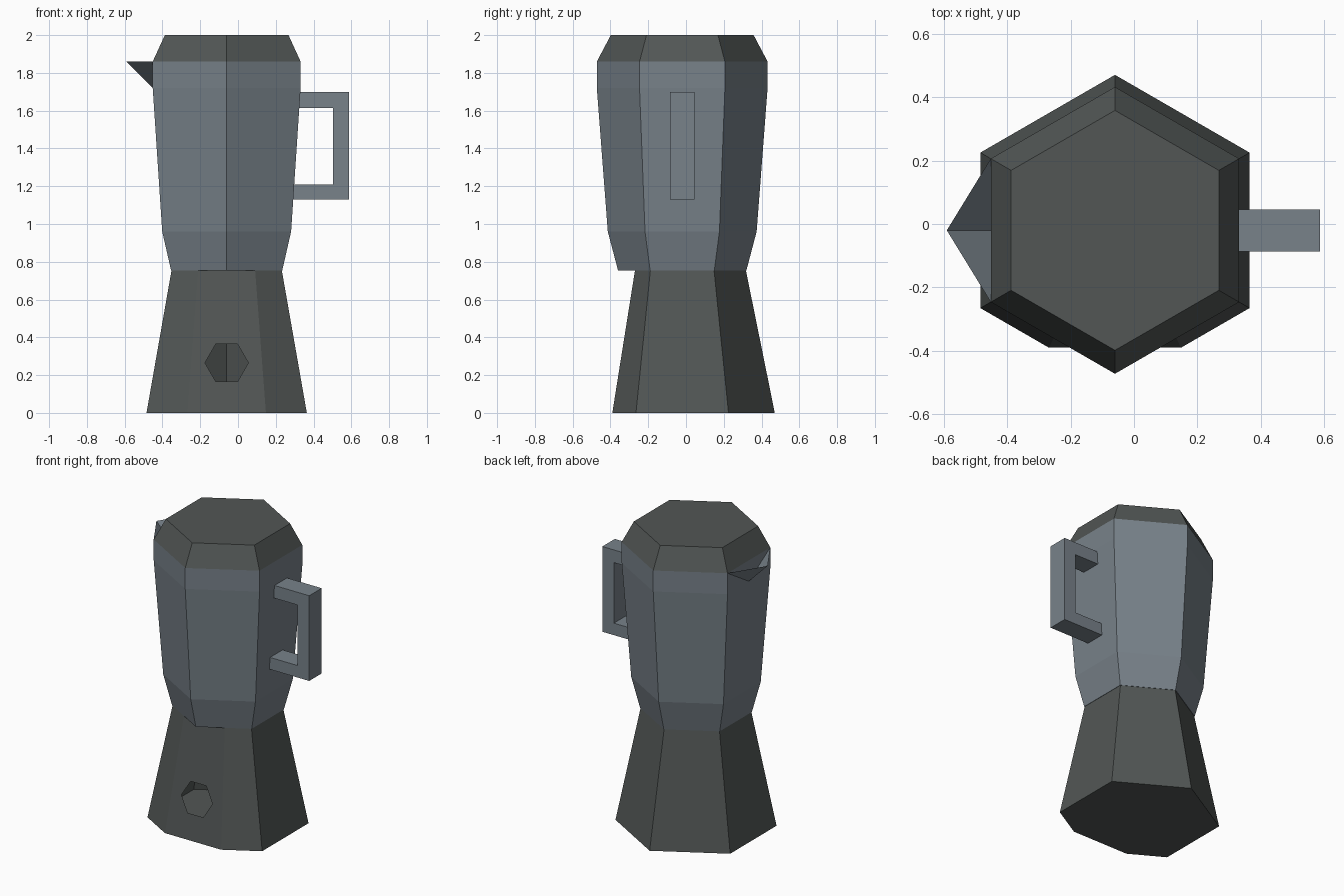
import bpy, bmesh
from math import sin, cos, pi, sqrt

if "Cube" in bpy.data.objects:
    bpy.data.objects.remove(bpy.data.objects["Cube"])

CX, CY = -0.06, -0.02      # axis of the pot
SPLIT, RIM = 0.755, 1.86   # base/jug joint and lid joint


def material(name, rgb):
    mat = bpy.data.materials.new(name)
    mat.use_nodes = True
    mat.diffuse_color = (*rgb, 1)
    mat.node_tree.nodes["Principled BSDF"].inputs["Base Color"].default_value = (*rgb, 1)
    return mat


steel = material("blue grey steel", (0.188, 0.223, 0.254))
dark = material("dark grey metal", (0.084, 0.094, 0.091))


def finish(bm, name, mat, fix_normals=True):
    if fix_normals:
        bmesh.ops.recalc_face_normals(bm, faces=bm.faces)
    mesh = bpy.data.meshes.new(name)
    bm.to_mesh(mesh)
    bm.free()
    mesh.materials.append(mat)
    obj = bpy.data.objects.new(name, mesh)
    bpy.context.collection.objects.link(obj)
    return obj


def hexagon(r):
    # Corners counter-clockwise, starting at the front corner
    return [(CX + r * sin(k * pi / 3), CY - r * cos(k * pi / 3)) for k in range(6)]


def cut_hexagon(r, front):
    # Hexagon with its front corner sliced off at y = front
    half = (front - (CY - r)) * sqrt(3)
    return [(CX - half, front), (CX + half, front)] + hexagon(r)[1:]


def loft(bm, sections, skip=()):
    # Stack cross-sections, wall them and cap both ends
    rings = [[bm.verts.new((x, y, z)) for x, y in pts] for pts, z in sections]
    n = len(rings[0])
    for a, b in zip(rings, rings[1:]):
        for i in range(n):
            if i not in skip:
                j = (i + 1) % n
                bm.faces.new((a[i], a[j], b[j], b[i]))
    bm.faces.new(rings[0][::-1])
    bm.faces.new(rings[-1])
    return rings


# Hollow flared base with a hexagonal valve hole in its flat front
bm = bmesh.new()
y0, y1 = -0.39, -0.27
low, high = loft(bm, [(cut_hexagon(0.49, y0), 0), (cut_hexagon(0.337, y1), SPLIT)], skip=(0,))
hole = []
for k in range(6):
    z = 0.265 + 0.115 * sin(k * pi / 3)
    hole.append(bm.verts.new((CX + 0.115 * cos(k * pi / 3), y0 + (y1 - y0) * z / SPLIT, z)))
edges = []
for loop in ([low[0], low[1], high[1], high[0]], hole):
    for i, v in enumerate(loop):
        w = loop[(i + 1) % len(loop)]
        edges.append(bm.edges.get((v, w)) or bm.edges.new((v, w)))
bmesh.ops.triangle_fill(bm, use_beauty=True, edges=edges, normal=(0, -1, 0.16))
finish(bm, "base", dark)

# Jug body
bm = bmesh.new()
profile = [(0.34, SPLIT), (0.394, 0.96), (0.452, 1.72), (0.452, RIM)]
loft(bm, [(hexagon(r), z) for r, z in profile])
finish(bm, "jug", steel)

# Bevelled lid
bm = bmesh.new()
loft(bm, [(hexagon(0.452), RIM), (hexagon(0.378), 2.0)])
finish(bm, "lid", dark)

# Open-topped pouring spout
bm = bmesh.new()
wall = CX - 0.452 * sqrt(3) / 2
tip = bm.verts.new((-0.59, CY, RIM))
foot = bm.verts.new((wall, CY, 1.72))
front = bm.verts.new((wall, CY - 0.226, RIM))
back = bm.verts.new((wall, CY + 0.226, RIM))
bm.faces.new((tip, foot, front))
bm.faces.new((tip, back, foot))
finish(bm, "spout", steel, fix_normals=False)

# Squared handle: a C-shaped profile given thickness
bm = bmesh.new()
outline = [(0.28, 1.13), (0.587, 1.13), (0.587, 1.70), (0.30, 1.70),
           (0.30, 1.615), (0.502, 1.615), (0.502, 1.21), (0.28, 1.21)]
face = bm.faces.new([bm.verts.new((x, CY - 0.066, z)) for x, z in outline])
grown = bmesh.ops.extrude_face_region(bm, geom=[face])["geom"]
bmesh.ops.translate(bm, vec=(0, 0.132, 0),
                    verts=[g for g in grown if isinstance(g, bmesh.types.BMVert)])
finish(bm, "handle", steel)
